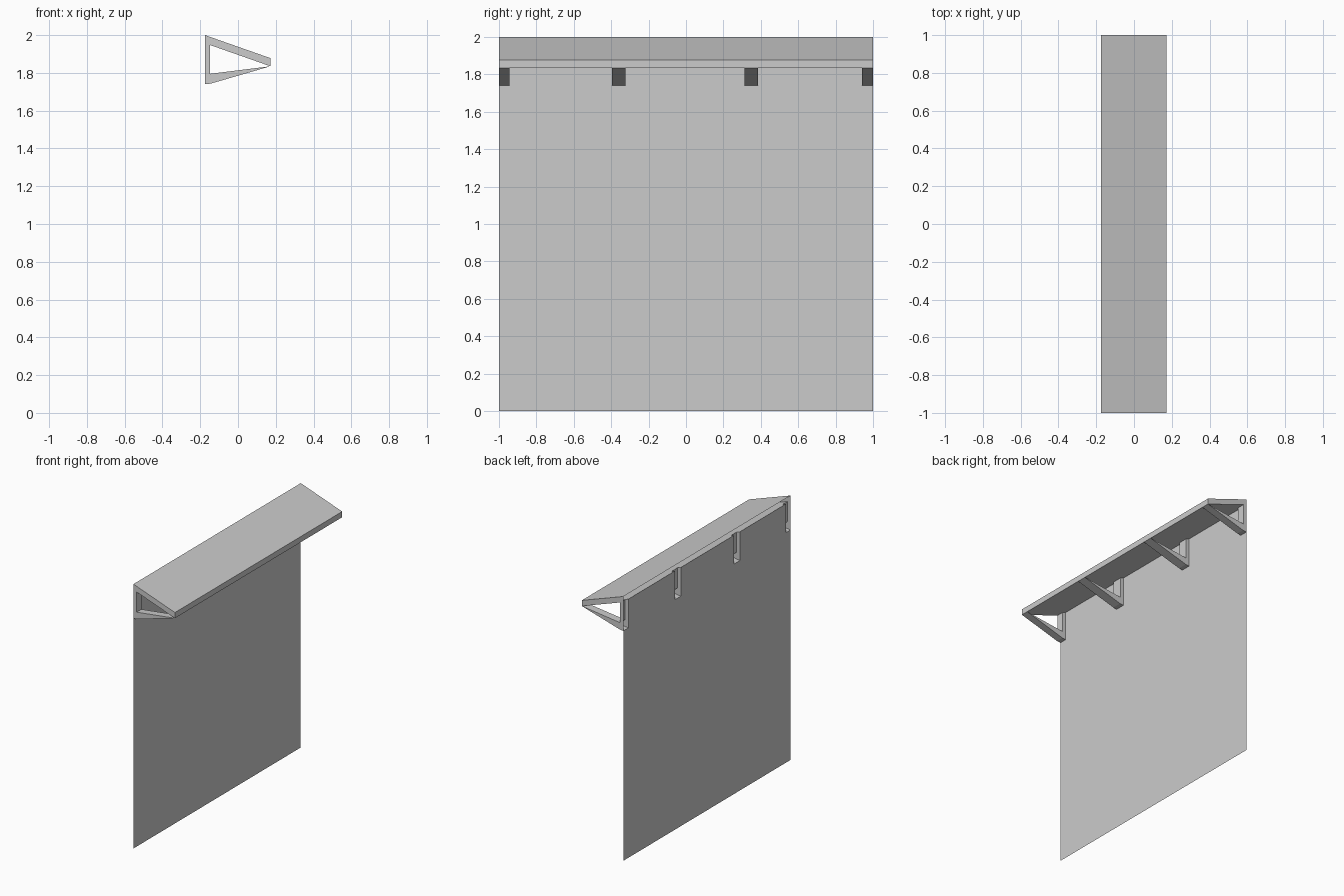
import bpy
import bmesh

if "Cube" in bpy.data.objects:
    bpy.data.objects.remove(bpy.data.objects["Cube"])

XB, XF = -0.175, 0.172           # back and front of the awning
XP = -0.148                      # inner face of the bracket posts
Z_LOW, Z_SLAB = 1.74, 1.957      # bracket foot, underside of slab at the back
TIP = (XF, 1.835)
BRACKETS = [(-1, -0.943), (-0.395, -0.323), (0.312, 0.384), (0.94, 1)]


def under(x):
    """Height of the slab underside at x."""
    return Z_SLAB + (x - XB) / (XF - XB) * (TIP[1] - Z_SLAB)


def strip(p, q, y0, y1):
    """Quad swept along y from a profile edge p-q given as (x, z)."""
    return [(p[0], y0, p[1]), (p[0], y1, p[1]), (q[0], y1, q[1]), (q[0], y0, q[1])]


def ends(profile, y0, y1):
    front = [(x, y0, z) for x, z in profile]
    back = [(x, y1, z) for x, z in reversed(profile)]
    return [front, back]


def make(name, faces):
    bm = bmesh.new()
    for f in faces:
        bm.faces.new([bm.verts.new(c) for c in f])
    bmesh.ops.remove_doubles(bm, verts=bm.verts, dist=1e-5)
    me = bpy.data.meshes.new(name)
    bm.to_mesh(me)
    bm.free()
    ob = bpy.data.objects.new(name, me)
    bpy.context.collection.objects.link(ob)


# y intervals, flagged where a bracket joins
spans = []
for i, (a, b) in enumerate(BRACKETS):
    spans.append((a, b, True))
    if i + 1 < len(BRACKETS):
        spans.append((b, BRACKETS[i + 1][0], False))

# thin wall sheet, open behind each bracket
make("wall_panel", [strip((XB, 0), (XB, Z_LOW), a, b) for a, b, _ in spans] +
     [strip((XB, Z_LOW), (XB, Z_SLAB), a, b) for a, b, hit in spans if not hit])

# sloping roof slab, open at the back
slab = [(XB, Z_SLAB), TIP, (XF, 1.878), (XB, 2.0)]
faces = ends(slab, -1, 1)
faces += [strip(slab[1], slab[2], -1, 1), strip(slab[2], slab[3], -1, 1)]
for a, b, hit in spans:
    x = XP if hit else XB
    faces.append(strip((x, under(x)), TIP, a, b))
make("roof_slab", faces)

# hollow triangular brackets
outline = [(XB, Z_SLAB), (XB, Z_LOW), (-0.145, 1.743), TIP,
           (XP, 1.795), (XP, under(XP))]
for i, (a, b) in enumerate(BRACKETS):
    faces = ends(outline, a, b)
    faces += [strip(outline[k], outline[k + 1], a, b) for k in range(1, 5)]
    make(f"bracket_{i + 1}", faces)
